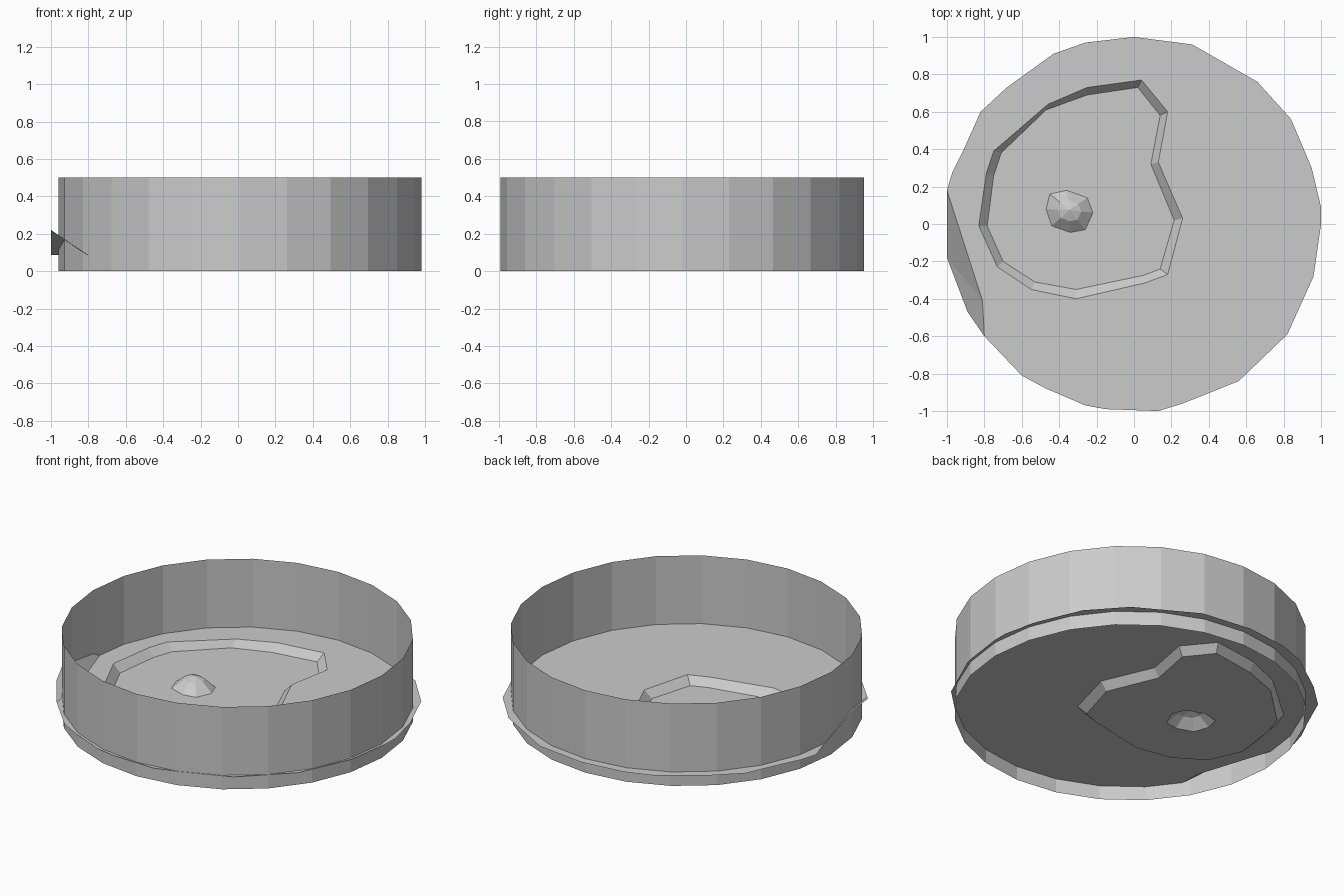
import bpy, bmesh, math

if "Cube" in bpy.data.objects:
    bpy.data.objects.remove(bpy.data.objects["Cube"])

GROUND, FLOOR = 0.085, 0.04


def finish(bm, name):
    mesh = bpy.data.meshes.new(name)
    bm.to_mesh(mesh)
    bm.free()
    obj = bpy.data.objects.new(name, mesh)
    bpy.context.collection.objects.link(obj)
    return obj


def ring(bm, points, z):
    return [bm.verts.new((x, y, z)) for x, y in points]


def loop_edges(bm, verts):
    return [bm.edges.get(p) or bm.edges.new(p) for p in zip(verts, verts[1:] + verts[:1])]


def fill(bm, *loops):
    # flat fill, later loops act as holes
    edges = [e for loop in loops for e in loop_edges(bm, loop)]
    bmesh.ops.triangle_fill(bm, use_beauty=True, use_dissolve=False,
                            edges=edges, normal=(0, 0, 1))


def bridge(bm, a, b):
    n = len(a)
    for i in range(n):
        j = (i + 1) % n
        bm.faces.new((a[i], a[j], b[j], b[i]))


# ground rim (counter-clockwise from the back), basin edge, basin foot, mound foot
rim_start = [(0, 1), (-0.26, 0.97), (-0.43, 0.91), (-0.68, 0.73), (-0.82, 0.6),
             (-0.91, 0.4), (-0.97, 0.28), (-1, 0.18)]
rim_end = [(-0.8, -0.6), (-0.6, -0.81), (-0.47, -0.88), (-0.26, -0.97), (-0.15, -0.99),
           (0.13, -1), (0.26, -0.96), (0.56, -0.84), (0.82, -0.59), (0.96, -0.28),
           (1, 0), (1, 0.09), (0.95, 0.3), (0.84, 0.56), (0.66, 0.76), (0.31, 0.96)]
basin_edge = [(0.04, 0.77), (-0.25, 0.73), (-0.46, 0.64), (-0.75, 0.39), (-0.79, 0.27),
              (-0.83, -0.01), (-0.73, -0.23), (-0.55, -0.35), (-0.31, -0.4),
              (0.06, -0.315), (0.18, -0.27), (0.26, 0.03), (0.13, 0.33), (0.18, 0.6)]
basin_foot = [(0.02, 0.73), (-0.25, 0.69), (-0.47, 0.61), (-0.71, 0.38), (-0.75, 0.26),
              (-0.785, -0.01), (-0.7, -0.2), (-0.53, -0.31), (-0.31, -0.35),
              (0.05, -0.275), (0.14, -0.24), (0.215, 0.02), (0.09, 0.32), (0.14, 0.58)]
mound_foot = [(-0.45, 0.16), (-0.47, 0.08), (-0.44, -0.01), (-0.34, -0.045),
              (-0.26, -0.03), (-0.22, 0.06), (-0.25, 0.14), (-0.36, 0.18)]

# terrain: ground with sunken basin
bm = bmesh.new()
start, end = ring(bm, rim_start, GROUND), ring(bm, rim_end, GROUND)
hill_foot = bm.verts.new((-0.81, -0.41, GROUND))
edge, foot = ring(bm, basin_edge, GROUND), ring(bm, basin_foot, FLOOR)
mound = ring(bm, mound_foot, FLOOR)
fill(bm, start + [hill_foot] + end, edge)
bridge(bm, edge, foot)
fill(bm, foot, mound)

# hill rising at the left rim
slope = [start[-1], bm.verts.new((-1, -0.18, 0.22)), bm.verts.new((-0.89, -0.47, 0.145)), end[0]]
for a, b in zip(slope, slope[1:]):
    bm.faces.new((a, b, hill_foot))

# mound in the basin
cx, cy = -0.345, 0.075
shoulder = ring(bm, [(cx + (x - cx) * 0.5, cy + (y - cy) * 0.5) for x, y in mound_foot], 0.09)
bridge(bm, mound, shoulder)
peak = bm.verts.new((cx, cy, 0.11))
for a, b in zip(shoulder, shoulder[1:] + shoulder[:1]):
    bm.faces.new((a, b, peak))
bmesh.ops.recalc_face_normals(bm, faces=bm.faces)
if sum(f.normal.z for f in bm.faces) < 0:
    bmesh.ops.reverse_faces(bm, faces=bm.faces)
finish(bm, "terrain")

# open 24-sided surrounding wall
bm = bmesh.new()
circle = [(0.01 + 0.97 * math.cos(math.tau * i / 24), -0.02 + 0.97 * math.sin(math.tau * i / 24))
          for i in range(24)]
bridge(bm, ring(bm, circle, 0), ring(bm, circle, 0.5))
finish(bm, "surrounding_wall")
